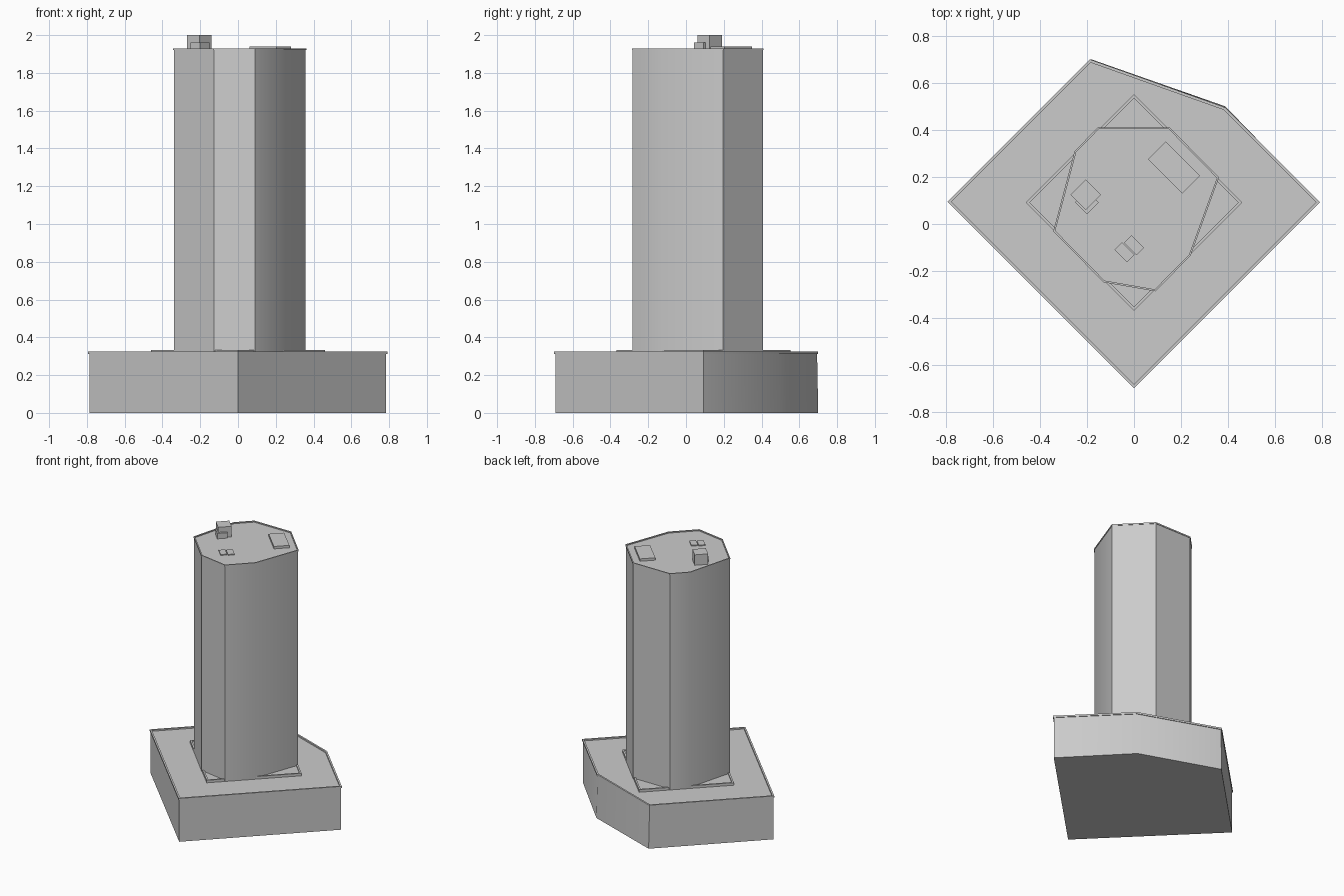
import bpy, bmesh, math
from mathutils import Vector

if "Cube" in bpy.data.objects:
    bpy.data.objects.remove(bpy.data.objects["Cube"])


def offset_outline(pts, d):
    """Miter-offset a counter-clockwise outline outward by d."""
    out = []
    for i, p in enumerate(pts):
        p = Vector(p)
        a = (p - Vector(pts[i - 1])).normalized()
        b = (Vector(pts[(i + 1) % len(pts)]) - p).normalized()
        na, nb = Vector((a.y, -a.x)), Vector((b.y, -b.x))
        m = (na + nb).normalized()
        out.append(p + m * (d / m.dot(na)))
    return out


def stacked(name, outline, profile, base=None):
    """Loft an outline through (offset, z) steps and cap both ends."""
    bm = bmesh.new()
    rings = []
    for k, (d, z) in enumerate(profile):
        src = base if base and k == 0 else outline
        rings.append([bm.verts.new((p.x, p.y, z)) for p in offset_outline(src, d)])
    n = len(outline)
    for lo, hi in zip(rings, rings[1:]):
        for i in range(n):
            j = (i + 1) % n
            bm.faces.new((lo[i], lo[j], hi[j], hi[i]))
    bm.faces.new(rings[0][::-1])
    bm.faces.new(rings[-1])
    bmesh.ops.recalc_face_normals(bm, faces=bm.faces)
    mesh = bpy.data.meshes.new(name)
    bm.to_mesh(mesh)
    bm.free()
    ob = bpy.data.objects.new(name, mesh)
    bpy.context.collection.objects.link(ob)
    bpy.ops.object.select_all(action='DESELECT')
    ob.select_set(True)
    bpy.context.view_layer.objects.active = ob
    bpy.ops.object.shade_smooth_by_angle(angle=math.radians(30))
    return ob


def roof_box(name, cx, cy, sx, sy, z0, z1):
    """Box turned 45 degrees to line up with the plot."""
    bpy.ops.mesh.primitive_cube_add(size=1, location=(cx, cy, (z0 + z1) / 2),
                                    rotation=(0, 0, math.pi / 4))
    ob = bpy.context.object
    ob.name = name
    ob.scale = (sx, sy, z1 - z0)


# Podium with overhanging parapet; its back wall leans out a little at the foot
podium = [(0, -0.692), (0.784, 0.092), (0.385, 0.491), (-0.186, 0.694), (-0.786, 0.094)]
foot = [(0, -0.692), (0.784, 0.092), (0.388, 0.500), (-0.182, 0.700), (-0.786, 0.094)]
stacked("podium", podium,
        [(0, 0), (0, 0.312), (0.005, 0.312), (0.005, 0.325), (-0.007, 0.325), (-0.007, 0.315)],
        base=foot)

# Low diamond plinth with a raised kerb
plinth = [(0, -0.368), (0.46, 0.092), (0, 0.552), (-0.46, 0.092)]
stacked("plinth", plinth,
        [(0, 0.313), (0, 0.334), (-0.012, 0.334), (-0.012, 0.326)])

# Eight-sided tower with thin roof parapet
tower = [(0.09, -0.283), (0.238, -0.133), (0.358, 0.197), (0.15, 0.408),
         (-0.152, 0.408), (-0.25, 0.308), (-0.34, -0.03), (-0.128, -0.245)]
stacked("tower", tower,
        [(0, 0.32), (0, 1.92), (0.003, 1.92), (0.003, 1.93), (-0.005, 1.93), (-0.005, 1.922)])

# Rooftop equipment
roof_box("plant_room_upper", -0.205, 0.125, 0.092, 0.092, 1.918, 2.0)
roof_box("plant_room_lower", -0.20, 0.092, 0.071, 0.071, 1.918, 1.962)
roof_box("roof_deck", 0.17, 0.24, 0.106, 0.205, 1.918, 1.94)
for i, (x, y) in enumerate([(-0.04, -0.12), (0.0, -0.09)]):
    roof_box(f"roof_hatch_{i + 1}", x, y, 0.045, 0.075, 1.918, 1.929)
